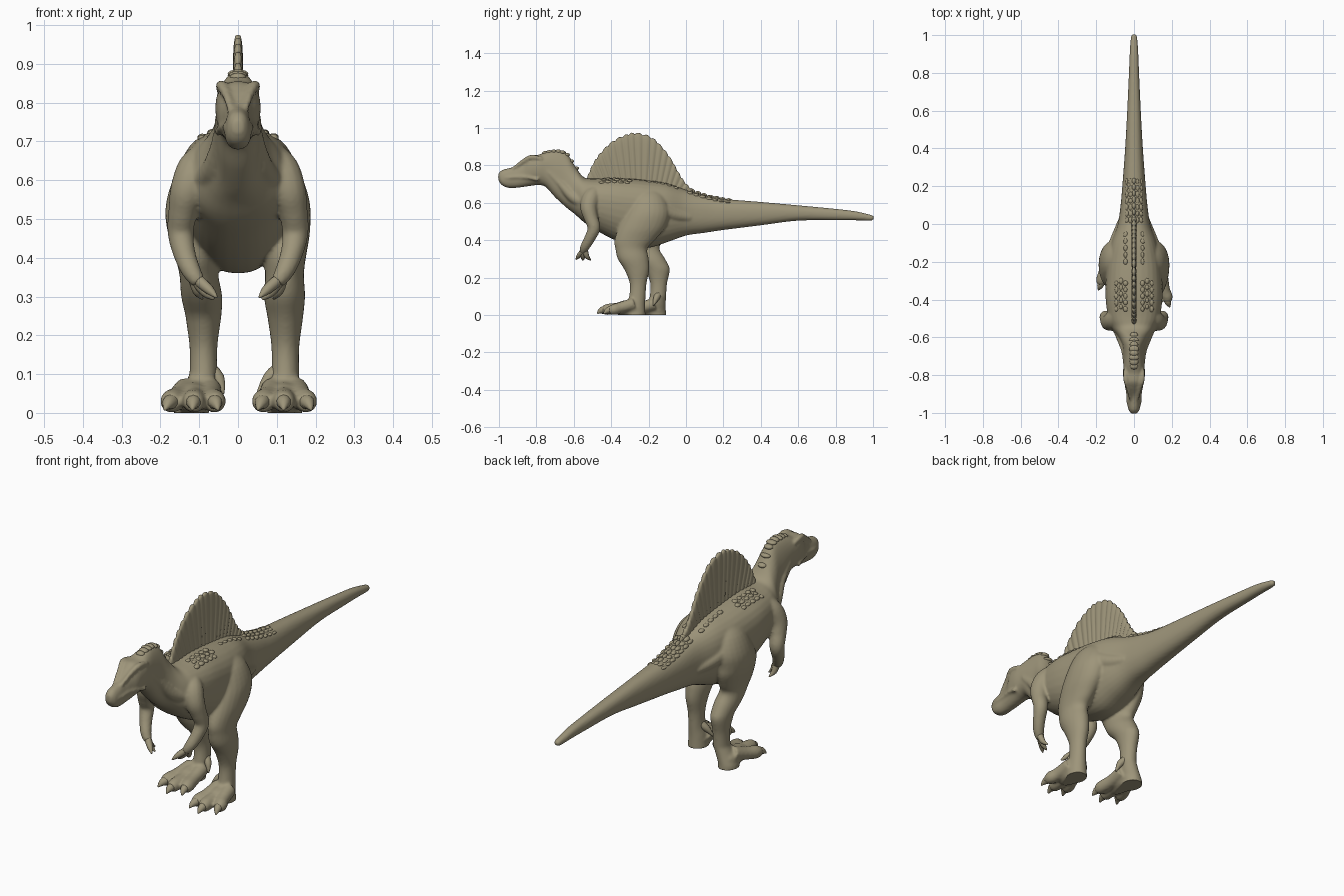
import bpy, bmesh, math, random
from mathutils import Vector, Matrix

if "Cube" in bpy.data.objects:
    bpy.data.objects.remove(bpy.data.objects["Cube"])

random.seed(4)
mat = bpy.data.materials.new("khaki hide")
mat.diffuse_color = (0.34, 0.30, 0.195, 1)
mat.use_nodes = True
mat.node_tree.nodes["Principled BSDF"].inputs["Base Color"].default_value = mat.diffuse_color


def spline(rows, n):
    """Catmull-Rom interpolation of equal-length rows."""
    out = []
    for i in range(len(rows) - 1):
        a, b = rows[max(i - 1, 0)], rows[i]
        c, d = rows[i + 1], rows[min(i + 2, len(rows) - 1)]
        for j in range(n):
            t = j / n
            out.append([0.5 * (2 * q + (r - p) * t + (2 * p - 5 * q + 4 * r - s) * t * t
                               + (3 * q - p - 3 * r + s) * t ** 3)
                        for p, q, r, s in zip(a, b, c, d)])
    return out + [list(rows[-1])]


def loft(bm, rings):
    vs = [[bm.verts.new(p) for p in ring] for ring in rings]
    n = len(vs[0])
    for a, b in zip(vs, vs[1:]):
        for i in range(n):
            bm.faces.new((a[i], a[(i + 1) % n], b[(i + 1) % n], b[i]))
    bm.faces.new(vs[0])
    bm.faces.new(vs[-1])


def section(y, top, bot, w, k, e=2.3, n=32, ybot=None):
    """Upright super-ellipse; k above 0 makes it wider at the bottom."""
    ring = []
    for i in range(n):
        c, s = math.cos(math.tau * i / n), math.sin(math.tau * i / n)
        u = math.copysign(abs(s) ** (2 / e), s)
        x = w * math.copysign(abs(c) ** (2 / e), c) * (1 - k * s)
        yy = y if ybot is None else ybot + (y - ybot) * (u + 1) / 2
        ring.append((x, yy, (top + bot) / 2 + (top - bot) / 2 * u))
    return ring


def tube(bm, rows, n=5, sides=14):
    """Round tube through rows of (x, y, z, radius)."""
    rows = spline(rows, n)
    pts = [Vector(r[:3]) for r in rows]
    rings = []
    for i, p in enumerate(pts):
        d = (pts[min(i + 1, len(pts) - 1)] - pts[max(i - 1, 0)]).normalized()
        a = d.cross(Vector((1, 0.13, 0.07))).normalized()
        b = d.cross(a)
        r = max(rows[i][3], 0.002)
        rings.append([p + r * (a * math.cos(math.tau * j / sides) + b * math.sin(math.tau * j / sides))
                      for j in range(sides)])
    loft(bm, rings)


def ball(bm, loc, size):
    m = Matrix.Translation(loc) @ Matrix.Diagonal((*size, 1))
    bmesh.ops.create_uvsphere(bm, u_segments=12, v_segments=8, radius=1, matrix=m)


def finish(name, bm):
    bmesh.ops.recalc_face_normals(bm, faces=bm.faces)
    me = bpy.data.meshes.new(name)
    bm.to_mesh(me)
    bm.free()
    me.materials.append(mat)
    me.shade_smooth()
    ob = bpy.data.objects.new(name, me)
    bpy.context.collection.objects.link(ob)
    return ob


# Head, neck, trunk and tail in one loft: y, top, bottom, half width, bias
spine = [(-1.004, .755, .722, .014, 0), (-.985, .775, .695, .028, .1), (-.95, .785, .68, .034, .1),
         (-.91, .797, .68, .034, .1), (-.87, .83, .685, .040, .1), (-.835, .853, .69, .052, -.1),
         (-.79, .857, .695, .058, -.1), (-.75, .872, .685, .056, 0), (-.70, .882, .63, .056, .15),
         (-.64, .867, .575, .060, .25), (-.595, .80, .54, .082, .3), (-.55, .74, .50, .118, .1),
         (-.50, .73, .465, .135, -.1), (-.40, .735, .41, .148, -.15), (-.30, .73, .372, .148, -.15),
         (-.20, .72, .36, .14, -.15), (-.10, .705, .39, .12, -.1), (0, .67, .425, .086, 0),
         (.10, .642, .44, .071, 0), (.20, .622, .455, .062, 0), (.40, .605, .48, .047, 0),
         (.60, .587, .505, .036, 0), (.80, .568, .507, .027, 0), (.90, .556, .507, .023, 0),
         (.985, .537, .505, .017, 0), (1.005, .53, .512, .010, 0)]
bm = bmesh.new()
loft(bm, [section(*r) for r in spline(spine, 5)])

claws = bmesh.new()
for s in (1, -1):
    far = s < 0

    def stance(x, y, z):
        """The left leg stands further back than the right."""
        if far:
            y += .11 * min(1, max(0, (.5 - z) / .25))
            x -= .033 * min(1, max(0, (.5 - z) / .25)) * min(1, max(0, (z - .02) / .08))
        return (s * x, y, z)

    # Leg: x, y, z, half width, half depth
    leg = [(.06, -.20, .68, .04, .05), (.085, -.20, .63, .068, .09), (.106, -.205, .55, .078, .118),
           (.117, -.235, .47, .069, .125), (.12, -.275, .40, .055, .108), (.12, -.292, .355, .05, .086),
           (.12, -.282, .30, .053, .083), (.122, -.262, .24, .045, .066), (.122, -.256, .17, .036, .045),
           (.122, -.260, .10, .036, .044), (.12, -.268, .05, .042, .050), (.12, -.27, -.01, .046, .054)]
    rings = []
    for x, y, z, rx, ry in spline(leg, 4):
        cx, cy, cz = stance(x, y, z)
        rings.append([(cx + rx * math.cos(math.tau * i / 24), cy + ry * math.sin(math.tau * i / 24), cz)
                      for i in range(24)])
    loft(bm, rings)

    # Foot, three toes with claws, and dewclaw
    def foot(rows):
        return [(*stance(x, y - (.02 if far and y < -.36 else 0), z), r) for x, y, z, r in rows]
    tube(bm, foot([(.12, -.235, .02, .025), (.12, -.26, .03, .045), (.12, -.33, .035, .044), (.12, -.37, .03, .03)]))
    for tx, ty in ((.065, -.42), (.118, -.445), (.175, -.41)):
        bx = .12 + (tx - .12) * .5
        tube(bm, foot([(bx, -.28, .06, .034), ((bx + tx) / 2, -.35, .04, .030),
                       (tx, ty + .025, .03, .030), (tx, ty, .026, .022)]))
        cx = tx + (tx - .12) * .25
        tube(claws, foot([(tx, ty + .015, .03, .021), ((tx + cx) / 2, ty - .01, .024, .016),
                          (cx, ty - .03, .008, .003)]), 3, 10)
    tube(claws, foot([(.11, -.255, .115, .02), (.078, -.27, .088, .016), (.05, -.285, .05, .003)]), 3, 10)

    # Arm and clawed fingers
    tube(bm, [(s * x, y, z, r) for x, y, z, r in (
        (.08, -.47, .67, .035), (.108, -.505, .63, .048), (.129, -.52, .575, .046), (.142, -.508, .52, .038),
        (.148, -.492, .465, .034), (.138, -.515, .41, .029), (.12, -.54, .365, .025), (.10, -.552, .335, .018))])
    for a, b in (((.075, -.572, .318), (.055, -.588, .298)), ((.085, -.55, .312), (.062, -.552, .293)),
                 ((.105, -.53, .315), (.092, -.51, .294))):
        tube(claws, [(s * .114, -.541, .352, .016), (s * a[0], a[1], a[2], .013), (s * b[0], b[1], b[2], .003)], 4, 10)

    # Brow ridge and lip line
    tube(bm, [(s * x, y, z, r) for x, y, z, r in (
        (.018, -.93, .780, .008), (.030, -.87, .822, .012), (.043, -.825, .844, .014), (.047, -.77, .835, .010))])
    tube(bm, [(s * x, y, z, r) for x, y, z, r in (
        (.015, -.985, .732, .011), (.030, -.95, .735, .009), (.033, -.90, .738, .009), (.044, -.84, .735, .009),
        (.053, -.79, .722, .009))])
    # Neck muscle
    tube(bm, [(s * x, y, z, r) for x, y, z, r in (
        (.042, -.74, .77, .016), (.046, -.67, .70, .022), (.062, -.60, .63, .032), (.085, -.53, .60, .038))])
    # Hip fold running onto the tail
    tube(bm, [(s * x, y, z, r) for x, y, z, r in (
        (.11, -.16, .58, .045), (.085, -.07, .54, .036), (.062, .02, .52, .022))])

body = finish("body", bm)
bpy.context.view_layer.objects.active = body
body.select_set(True)
# Fuse the parts into one soft skin
mod = body.modifiers.new("fuse", "REMESH")
mod.mode, mod.voxel_size, mod.use_smooth_shade = "VOXEL", 0.0065, True
mod = body.modifiers.new("soften", "SMOOTH")
mod.factor, mod.iterations = 0.5, 5
for m in ("fuse", "soften"):
    bpy.ops.object.modifier_apply(modifier=m)
for v in body.data.vertices:
    v.co.z = max(v.co.z, 0)
body.data.shade_smooth()
body.data.update()
for v in claws.verts:
    v.co.z = max(v.co.z, 0)
finish("claws", claws)

# Sail: fan of ribs with a scalloped edge
outline = [(-.53, .73), (-.50, .80), (-.46, .86), (-.40, .92), (-.33, .957), (-.27, .97), (-.19, .95),
           (-.13, .898), (-.08, .832), (-.04, .76), (0, .70), (.04, .665)]
edge = spline(outline, 16)
bm = bmesh.new()
rings = []
for i, (y, z) in enumerate(edge):
    u = i / (len(edge) - 1)
    rib = abs(math.sin(u * math.pi * 20))
    rings.append(section(y, z + .010 * rib - .004, .64, .009 + .005 * rib, .1, 4, 24, -.47 + .47 * u))
loft(bm, rings)
finish("sail", bm)

# Scutes on back and tail, sunk into the skin
bm = bmesh.new()


def scute(x, y, size, sink=.003):
    hit, loc, nor, idx = body.ray_cast(Vector((x, y, 1.2)), Vector((0, 0, -1)))
    if hit:
        ball(bm, loc - nor * sink, [q * random.uniform(.85, 1.15) for q in size])


for s in (1, -1):
    for i in range(5):
        for j in range(3):
            scute(s * (.045 + .024 * j), -.45 + .034 * i + .012 * (j % 2), (.012, .016, .009))
    for i in range(5):
        scute(s * .045, -.2 + .036 * i, (.011, .016, .009))
    for i in range(7):
        for x in (.018, .038):
            scute(s * x, .02 + .034 * i, (.011, .017, .011 - .0008 * i))
for i in range(7):
    scute(0, .03 + .033 * i, (.011, .018, .017 - .0014 * i))
# Crest plates down the back of the neck
for i in range(8):
    scute(0, -.755 + .024 * i, (.024, .018, .012), .006)
finish("scutes", bm)
